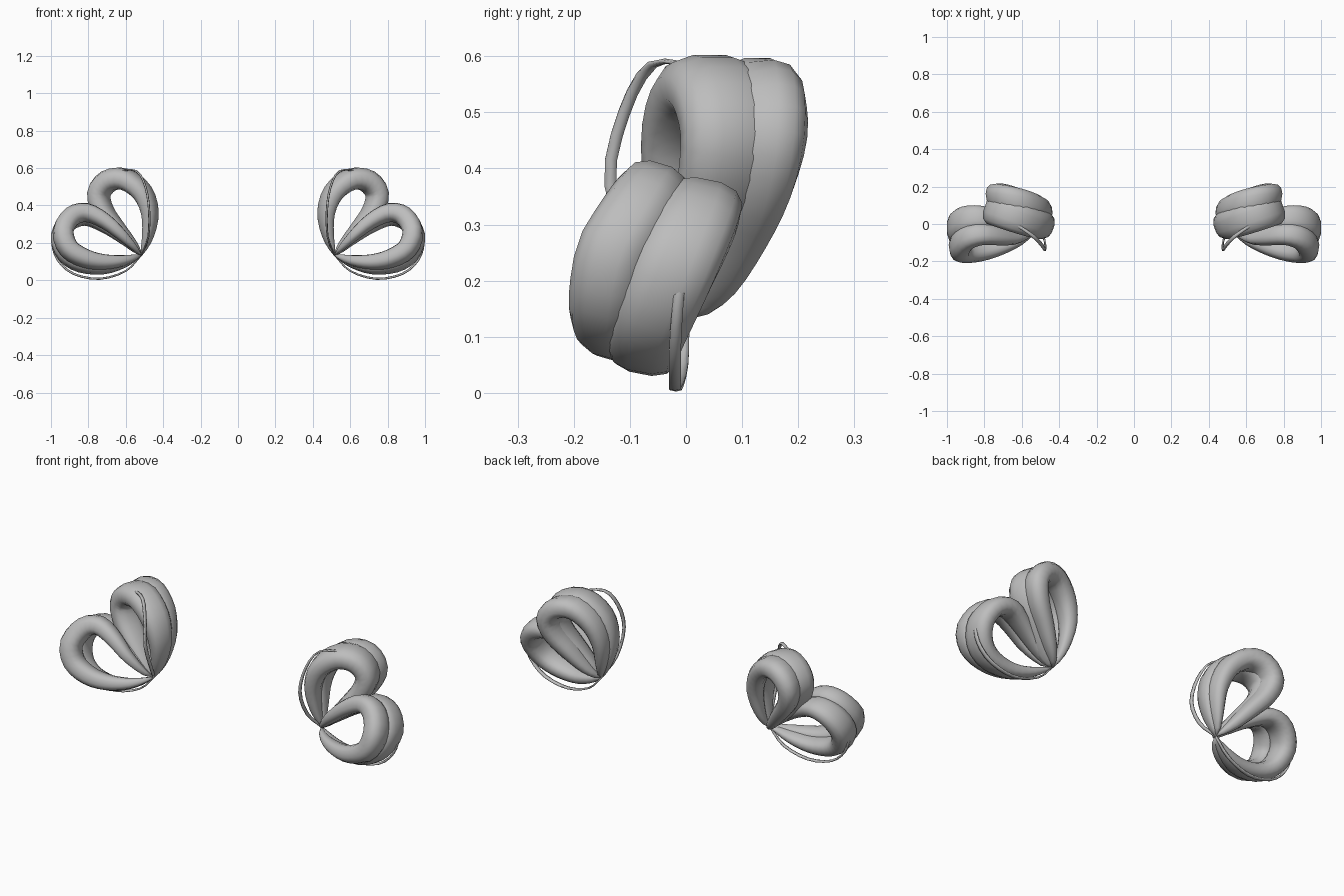
import bpy, bmesh, math
from mathutils import Vector

if "Cube" in bpy.data.objects:
    bpy.data.objects.remove(bpy.data.objects["Cube"])

grey = bpy.data.materials.new("soft_grey")
grey.diffuse_color = (0.51, 0.51, 0.51, 1)
grey.use_nodes = True
grey.node_tree.nodes["Principled BSDF"].inputs["Base Color"].default_value = grey.diffuse_color

ROOT = (0.516, 0.134)


def smooth_path(pts, steps):
    """Catmull-Rom curve through the points."""
    pts = [Vector(p) for p in pts]
    ext = [2 * pts[0] - pts[1]] + pts + [2 * pts[-1] - pts[-2]]
    out = []
    for i in range(1, len(ext) - 2):
        a, b, c, d = ext[i - 1:i + 3]
        for s in range(steps):
            t = s / steps
            out.append(0.5 * (2 * b + (c - a) * t + (2 * a - 5 * b + 4 * c - d) * t * t
                              + (3 * b - a - 3 * c + d) * t ** 3))
    return out + [pts[-1]]


def sweep(name, path, half_width, half_thick, taper, sides, axis=(0, 1, 0)):
    """Tube with a flattened section whose wide side runs along the axis."""
    bm = bmesh.new()
    rings = []
    last = len(path) - 1
    for i, p in enumerate(path):
        tan = (path[min(i + 1, last)] - path[max(i - 1, 0)]).normalized()
        wide = Vector(axis)
        wide = (wide - wide.dot(tan) * tan).normalized()
        out = tan.cross(wide)
        k = max(taper(i / last), 0.06)
        ring = []
        for s in range(sides):
            a = 2 * math.pi * (s + 0.5) / sides
            c, q = math.cos(a), math.sin(a)
            c = math.copysign(abs(c) ** 0.8, c)
            q = math.copysign(abs(q) ** 0.8, q)
            ring.append(bm.verts.new(p + wide * c * half_width * k + out * q * half_thick * k))
        rings.append(ring)
    for r0, r1 in zip(rings, rings[1:]):
        for s in range(sides):
            n = (s + 1) % sides
            bm.faces.new((r0[s], r0[n], r1[n], r1[s]))
    bm.faces.new(rings[0])
    bm.faces.new(rings[-1])
    bmesh.ops.recalc_face_normals(bm, faces=bm.faces)
    for f in bm.faces:
        f.smooth = True
    me = bpy.data.meshes.new(name)
    bm.to_mesh(me)
    bm.free()
    me.materials.append(grey)
    ob = bpy.data.objects.new(name, me)
    bpy.context.collection.objects.link(ob)
    ob.modifiers.new("both_sides", 'MIRROR').use_mirror_merge = False
    return ob


def pinch(t):
    return max(math.sin(math.pi * t), 0) ** 0.6


def loop(name, outline, depth, half_width, half_thick, axis):
    """Teardrop loop; depth(x, z) gives y, pinched to nothing at the root."""
    flat = smooth_path([ROOT] + outline + [ROOT], 3)
    n = len(flat) - 1
    path = [Vector((p.x, depth(p.x, p.y) * pinch(i / n), p.y)) for i, p in enumerate(flat)]
    sweep(name, path, half_width, half_thick, pinch, 12, axis)


# Upper loop: two strips side by side
upper = [(.485, .24), (.475, .36), (.515, .47), (.60, .54), (.69, .53),
         (.74, .46), (.715, .37), (.645, .28), (.575, .195)]
upper_front = [(x - .004 if x < .6 else x + .004, z) for x, z in upper]
loop("upper_front_strip", upper_front, lambda x, z: .03 + .34 * (x - .6),
     .09, .06, (-.35, 1, 0))
loop("upper_back_strip", upper, lambda x, z: .122 + .22 * (x - .6),
     .07, .054, (.15, 1, 0))

# Lower loop: two strips leaning forward at the bottom
lower_front = [(.61, .23), (.71, .315), (.81, .362), (.89, .34), (.935, .26),
               (.905, .17), (.82, .118), (.72, .098), (.61, .106)]
loop("lower_front_strip", lower_front,
     lambda x, z: -.132 + (.62 if z > .25 else .22) * (z - .25), .065, .055, (.15, 1, -.3))
lower_back = [(.61, .215), (.71, .29), (.815, .338), (.905, .312), (.952, .232),
              (.922, .142), (.84, .087), (.72, .07), (.61, .092)]
loop("lower_back_strip", lower_back, lambda x, z: -.008 + .48 * (z - .25),
     .076, .05, (0, 1, -.2))


# Thin loose strands
def strand(name, pts):
    sweep(name, smooth_path(pts, 3), .012, .006, lambda t: 0.5 + 0.5 * pinch(t), 6)


strand("upper_strand", [(.516, 0, .134), (.48, -.08, .23), (.475, -.135, .37),
                        (.495, -.11, .5), (.545, -.06, .585), (.65, .01, .585)])
strand("lower_strand", [(.516, 0, .134), (.60, -.005, .05), (.74, -.018, .008),
                        (.88, -.02, .035), (.965, -.018, .11), (.992, -.01, .2), (.965, 0, .27)])
